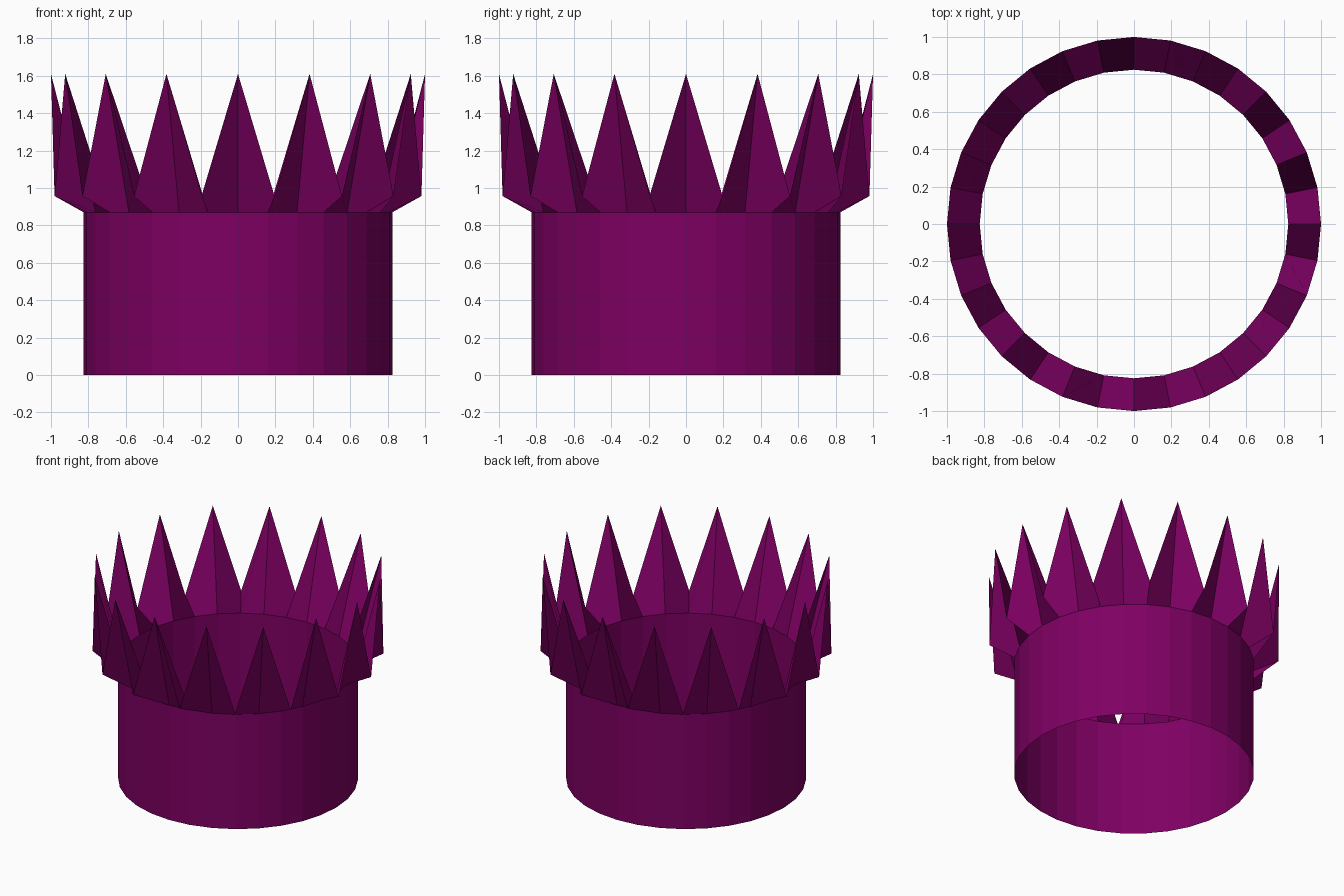
import bpy
import bmesh
from math import sin, cos, pi

if "Cube" in bpy.data.objects:
    bpy.data.objects.remove(bpy.data.objects["Cube"])

SIDES = 32
BAND_R, RIM_R = 0.825, 1.0
BAND_Z, VALLEY_Z, TIP_Z = 0.87, 0.957, 1.61

mat = bpy.data.materials.new("purple")
mat.diffuse_color = (0.21, 0.0, 0.125, 1.0)
mat.use_nodes = True
mat.node_tree.nodes["Principled BSDF"].inputs["Base Color"].default_value = mat.diffuse_color


def ring(bm, radius, height):
    """One loop of vertices; height is a function of the index."""
    return [bm.verts.new((radius * cos(2 * pi * i / SIDES),
                          radius * sin(2 * pi * i / SIDES), height(i)))
            for i in range(SIDES)]


bm = bmesh.new()
bottom = ring(bm, BAND_R, lambda i: 0.0)
top = ring(bm, BAND_R, lambda i: BAND_Z)
spikes = ring(bm, RIM_R, lambda i: VALLEY_Z if i % 2 else TIP_Z)

for i in range(SIDES):
    j = (i + 1) % SIDES
    # Open tube wall
    bm.faces.new((bottom[i], bottom[j], top[j], top[i]))
    # Flared spikes, one twisted quad per side
    bm.faces.new((top[j], spikes[j], spikes[i], top[i]))

mesh = bpy.data.meshes.new("spiked_crown")
bm.to_mesh(mesh)
bm.free()
mesh.materials.append(mat)
crown = bpy.data.objects.new("spiked_crown", mesh)
bpy.context.collection.objects.link(crown)
